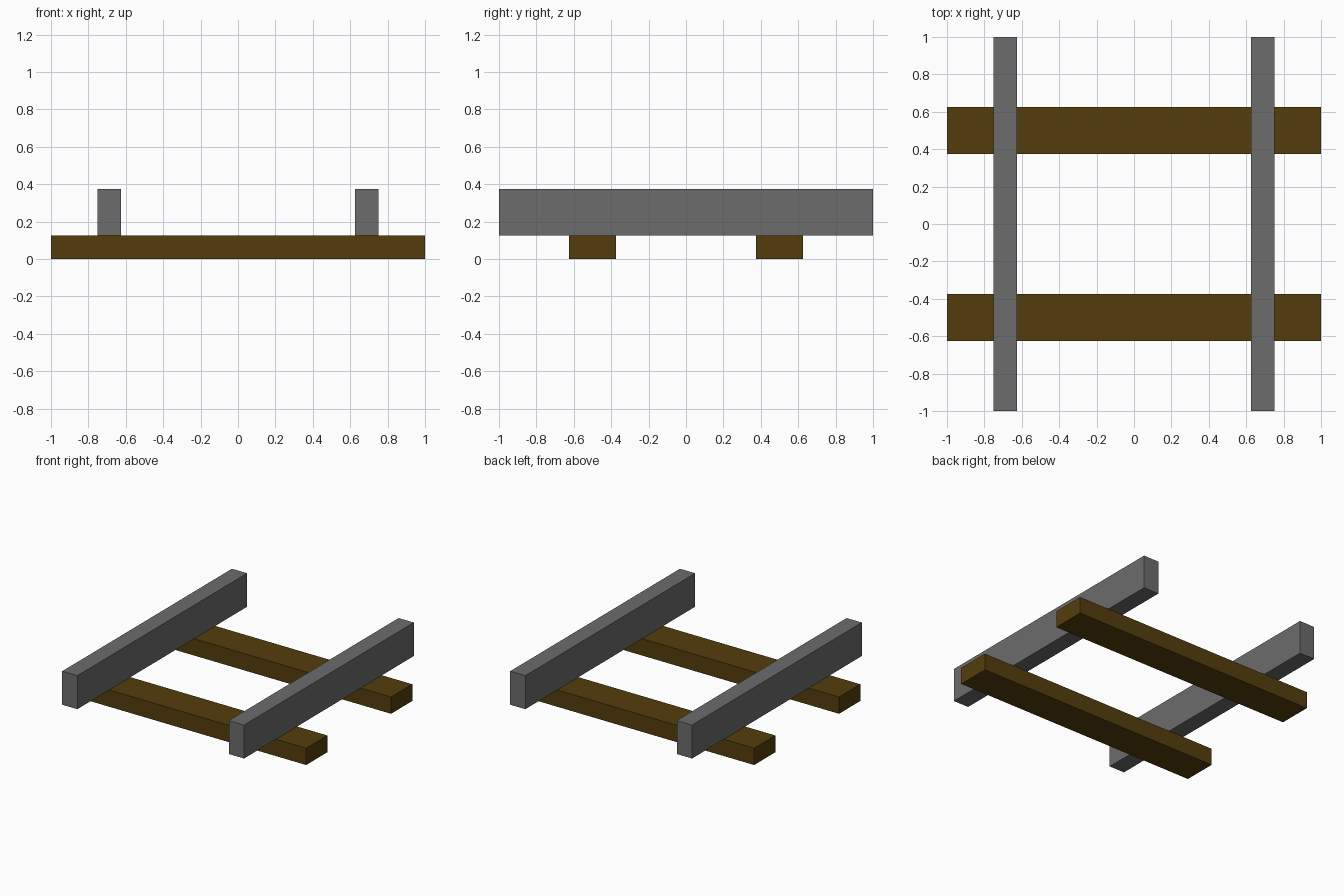
import bpy

if "Cube" in bpy.data.objects:
    bpy.data.objects.remove(bpy.data.objects["Cube"])


def material(name, color):
    m = bpy.data.materials.new(name)
    m.diffuse_color = (*color, 1.0)
    m.use_nodes = True
    m.node_tree.nodes["Principled BSDF"].inputs["Base Color"].default_value = m.diffuse_color
    return m


def box(name, center, size, mat):
    bpy.ops.mesh.primitive_cube_add(size=1, location=center)
    ob = bpy.context.object
    ob.name = name
    ob.scale = size
    bpy.ops.object.transform_apply(location=False, rotation=False, scale=True)
    ob.data.materials.append(mat)
    return ob


wood = material("dark brown wood", (0.089, 0.048, 0.004))
steel = material("grey steel", (0.150, 0.150, 0.150))

# Wooden sleepers lying across the track
for side, y in (("front", -0.5), ("back", 0.5)):
    box(f"{side}_sleeper", (0, y, 0.0625), (2.0, 0.25, 0.125), wood)

# Steel rails resting on the sleepers
for side, x in (("left", -0.6875), ("right", 0.6875)):
    box(f"{side}_rail", (x, 0, 0.25), (0.125, 2.0, 0.25), steel)
